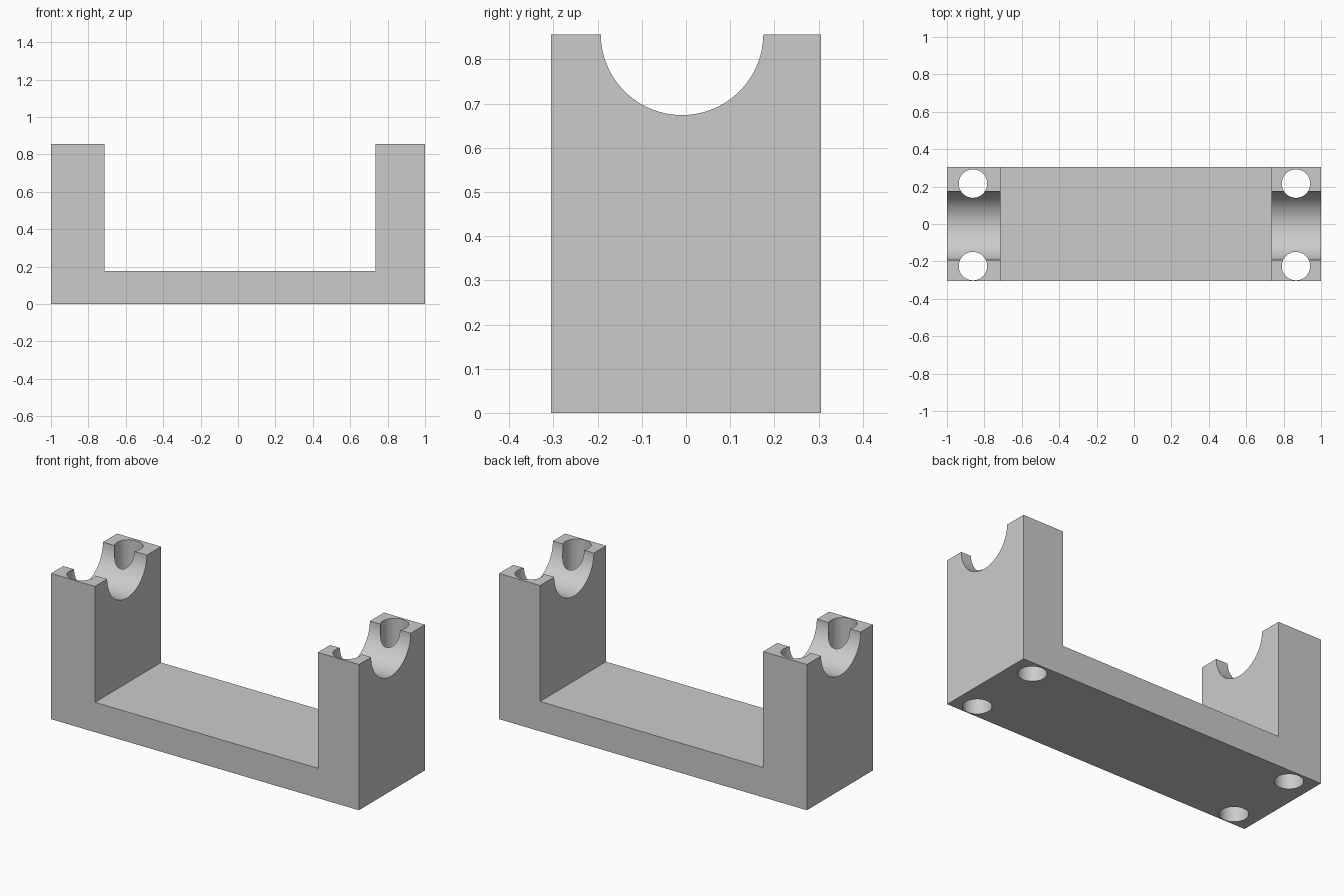
import bpy
import math

cube = bpy.data.objects.get("Cube")
if cube:
    bpy.data.objects.remove(cube, do_unlink=True)

# Single grey finish
grey = bpy.data.materials.new("plain_grey")
grey.use_nodes = True
colour = (0.6, 0.6, 0.6, 1)
grey.diffuse_color = colour
grey.node_tree.nodes["Principled BSDF"].inputs["Base Color"].default_value = colour

WIDTH, DEPTH, HEIGHT = 1.0, 0.306, 0.856   # half width, half depth, full height

# Bracket: U-shaped profile extruded front to back
profile = [(-WIDTH, 0), (WIDTH, 0), (WIDTH, HEIGHT), (0.734, HEIGHT),
           (0.734, 0.175), (-0.715, 0.175), (-0.715, HEIGHT), (-WIDTH, HEIGHT)]
n = len(profile)
verts = [(x, y, z) for y in (-DEPTH, DEPTH) for x, z in profile]
faces = [tuple(range(n)), tuple(reversed(range(n, 2 * n)))]
faces += [(i, i + n, (i + 1) % n + n, (i + 1) % n) for i in range(n)]
mesh = bpy.data.meshes.new("cradle_bracket")
mesh.from_pydata(verts, [], faces)
mesh.materials.append(grey)
bracket = bpy.data.objects.new("cradle_bracket", mesh)
bpy.context.collection.objects.link(bracket)


def cut(name, radius, length, location, rotation=(0, 0, 0)):
    """Subtract a cylinder from the bracket."""
    bpy.ops.mesh.primitive_cylinder_add(vertices=96, radius=radius, depth=length,
                                        location=location, rotation=rotation)
    cutter = bpy.context.object
    cutter.name = name
    cutter.data.materials.append(grey)
    bpy.ops.object.select_all(action="DESELECT")
    bpy.context.view_layer.objects.active = bracket
    bracket.select_set(True)
    mod = bracket.modifiers.new(name, "BOOLEAN")
    mod.operation = "DIFFERENCE"
    mod.solver = "EXACT"
    mod.object = cutter
    bpy.ops.object.modifier_apply(modifier=mod.name)
    bpy.data.objects.remove(cutter, do_unlink=True)


# Round saddle through both uprights
cut("saddle_cutter", 0.184, 3, (0, -0.009, 0.858), (0, math.pi / 2, 0))

# Vertical bolt holes through each upright
for x in (-0.861, 0.866):
    for y in (-0.225, 0.216):
        cut("bolt_hole_cutter", 0.076, 3, (x, y, 0.4))

bpy.ops.object.shade_smooth_by_angle(angle=math.radians(30))
